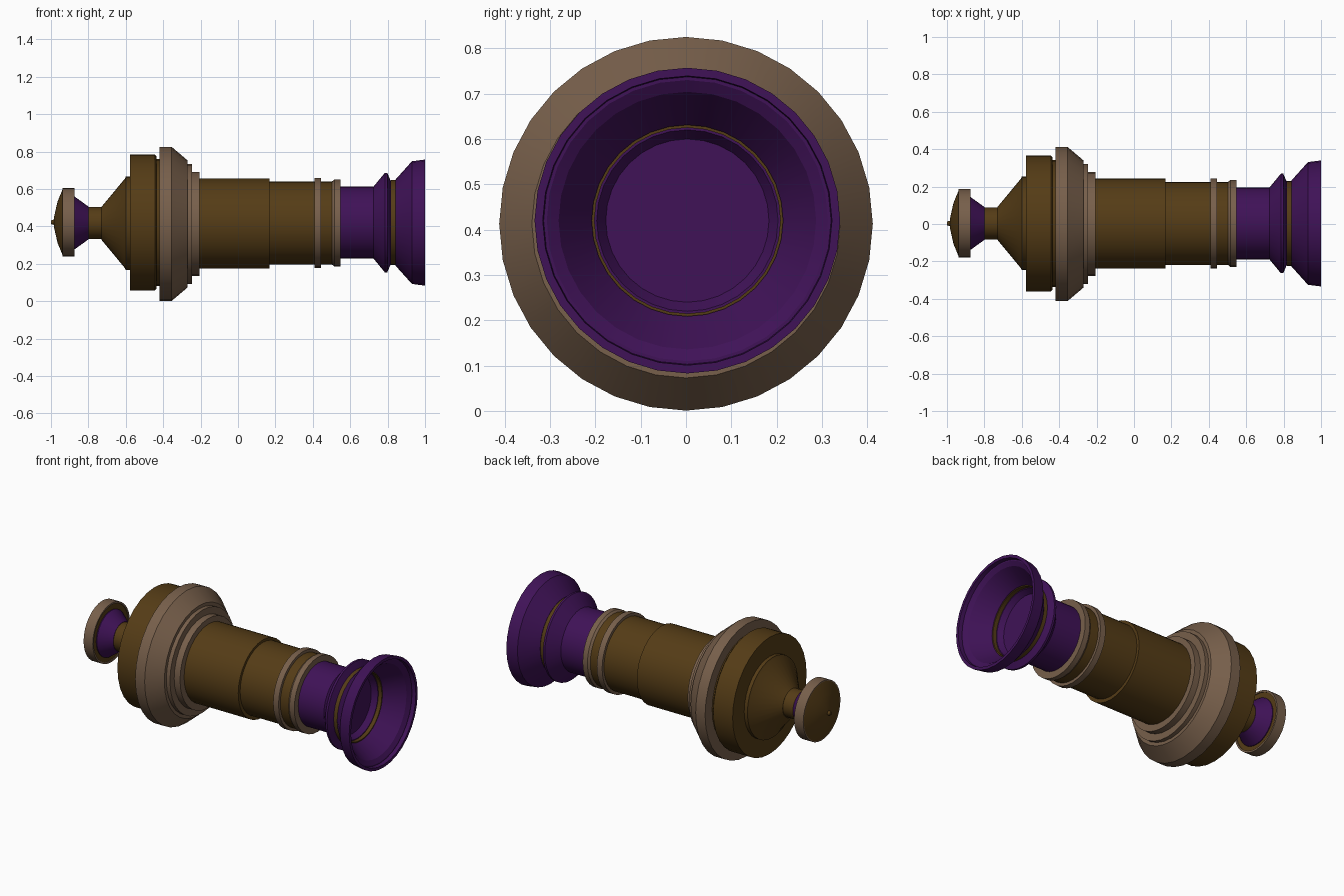
import bpy, bmesh, math

if "Cube" in bpy.data.objects:
    bpy.data.objects.remove(bpy.data.objects["Cube"])

SIDES = 32


def material(name, rgb):
    m = bpy.data.materials.new(name)
    m.diffuse_color = (*rgb, 1)
    m.use_nodes = True
    m.node_tree.nodes["Principled BSDF"].inputs["Base Color"].default_value = m.diffuse_color
    return m


BROWN = material("dark_brass", (0.09, 0.045, 0.008))
TAN = material("tan_metal", (0.185, 0.115, 0.07))
PURPLE = material("purple", (0.05, 0.006, 0.095))


def lathe(name, mat, profile, y=0.003, z=0.418):
    """Turn an (x, radius) profile around the long axis; ends on the axis are closed."""
    bm = bmesh.new()
    rings = []
    for x, r in profile:
        if r == 0:
            rings.append([bm.verts.new((x, 0, 0))] * SIDES)
        else:
            rings.append([bm.verts.new((x, r * math.sin(2 * math.pi * i / SIDES),
                                        r * math.cos(2 * math.pi * i / SIDES)))
                          for i in range(SIDES)])
    for a, b in zip(rings, rings[1:]):
        for i in range(SIDES):
            j = (i + 1) % SIDES
            bm.faces.new(dict.fromkeys((a[i], a[j], b[j], b[i])))
    bmesh.ops.recalc_face_normals(bm, faces=bm.faces)
    me = bpy.data.meshes.new(name)
    bm.to_mesh(me)
    bm.free()
    me.materials.append(mat)
    ob = bpy.data.objects.new(name, me)
    ob.location = (0, y, z)
    bpy.context.collection.objects.link(ob)
    bpy.ops.object.select_all(action='DESELECT')
    ob.select_set(True)
    bpy.context.view_layer.objects.active = ob
    bpy.ops.object.shade_smooth_by_angle(angle=math.radians(25))


def band(name, mat, x0, x1, r, **kw):
    lathe(name, mat, [(x0, 0), (x0, r), (x1, r), (x1, 0)], **kw)


# Rear knob: domed cap, rim, cone and neck
lathe("knob_cap", BROWN, [(-1, 0), (-1, .01), (-.985, .014), (-.983, .03), (-.965, .11),
                          (-.937, .178), (-.88, .178), (-.88, 0)], z=.422)
lathe("knob_rim", TAN, [(-.938, .176), (-.938, .183), (-.875, .183), (-.875, .172), (-.9, .172)], z=.422)
lathe("knob_cone", PURPLE, [(-.885, 0), (-.885, .142), (-.875, .142), (-.8, .088), (-.8, 0)])
band("knob_neck", BROWN, -.8, -.72, .086)

# Rear housing: cone and wide drum
lathe("rear_cone", BROWN, [(-.73, 0), (-.73, .088), (-.604, .24), (-.6, .25),
                           (-.575, .25), (-.575, 0)], z=.416)
lathe("rear_drum", BROWN, [(-.578, 0), (-.578, .364), (-.445, .364), (-.437, .355),
                           (-.437, .34), (-.415, .34), (-.415, 0)], z=.421)

# Large stepped collar
lathe("collar", TAN, [(-.42, 0), (-.42, .412), (-.355, .412), (-.27, .34), (-.27, .32),
                      (-.245, .32), (-.245, .278), (-.205, .278), (-.205, 0)], y=0, z=.413)

# Telescoping tube with bands
band("main_tube", BROWN, -.21, .168, .241, z=.415)
band("front_tube", BROWN, .165, .52, .222)
band("tube_band_1", TAN, .408, .445, .24)
lathe("tube_band_2", TAN, [(.502, 0), (.502, .222), (.515, .232), (.548, .232), (.548, 0)])

# Eyepiece: purple barrel with flared ring
lathe("eyepiece_barrel", PURPLE, [(.545, 0), (.545, .193), (.725, .193), (.785, .266), (.798, .266),
                                  (.815, .226), (.822, .226), (.822, .2), (.79, .18), (.79, 0)], z=.42)
lathe("eyepiece_band", BROWN, [(.818, .205), (.818, .228), (.846, .228), (.846, .205), (.818, .205)], z=.42)

# Open flared cup with grooved rim
lathe("eyepiece_cup", PURPLE, [(.842, .211), (.842, .23), (.93, .328), (1, .337), (1, .319), (.975, .317),
                               (.975, .31), (.96, .284), (.852, .211), (.842, .211)], z=.42)
